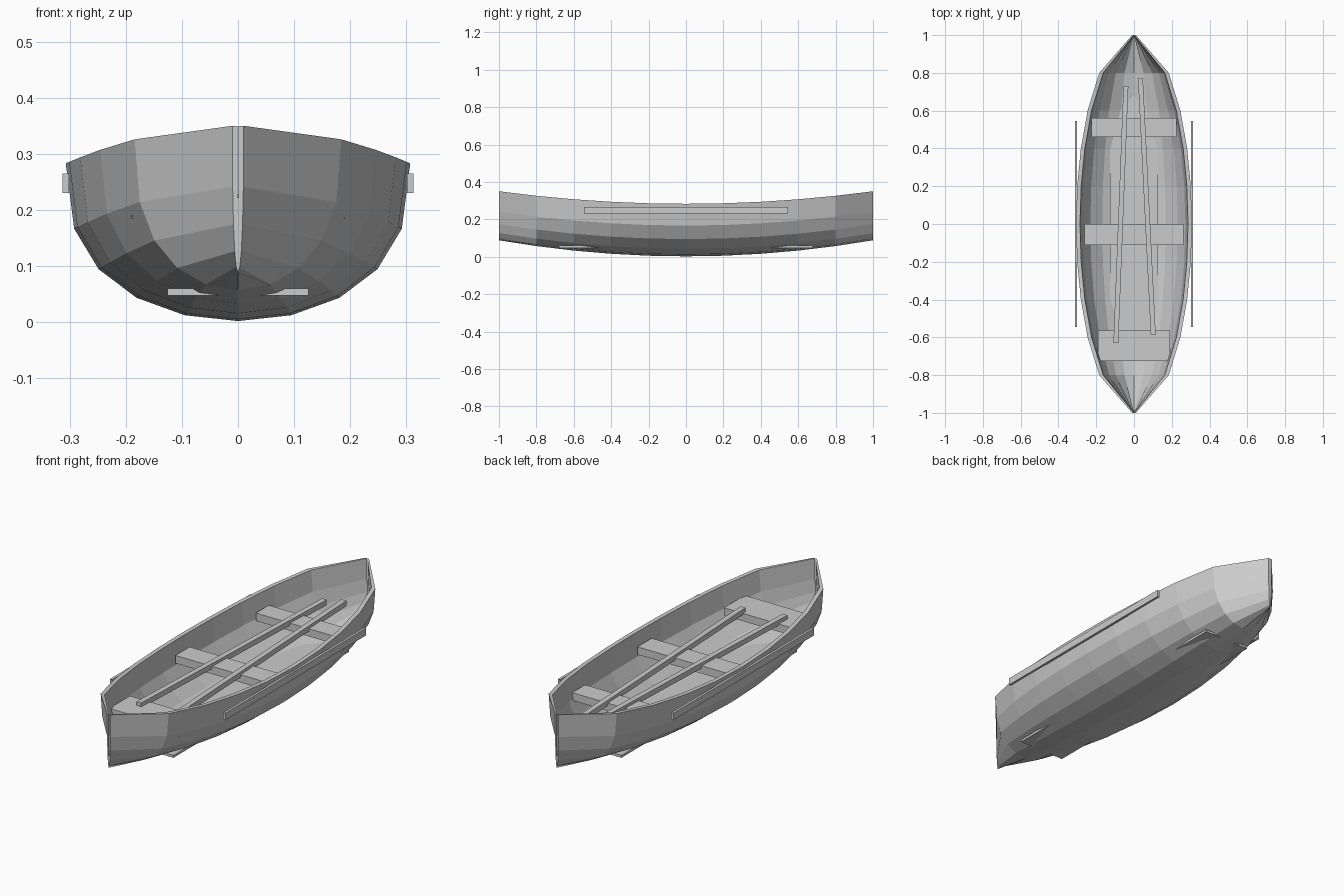
import bpy, bmesh, math
from mathutils import Matrix, Vector

if "Cube" in bpy.data.objects:
    bpy.data.objects.remove(bpy.data.objects["Cube"])

grey = bpy.data.materials.new("weathered grey")
grey.diffuse_color = (0.6, 0.6, 0.6, 1)
grey.use_nodes = True
grey.node_tree.nodes["Principled BSDF"].inputs["Base Color"].default_value = grey.diffuse_color


def finish(name, bm):
    bmesh.ops.recalc_face_normals(bm, faces=bm.faces[:])
    mesh = bpy.data.meshes.new(name)
    bm.to_mesh(mesh)
    bm.free()
    mesh.materials.append(grey)
    obj = bpy.data.objects.new(name, mesh)
    bpy.context.collection.objects.link(obj)
    return obj


def box(name, x0, x1, y0, y1, z0, z1):
    bm = bmesh.new()
    bmesh.ops.create_cube(bm, size=1)
    size = Matrix.Diagonal((x1 - x0, y1 - y0, z1 - z0, 1))
    mid = Matrix.Translation(((x0 + x1) / 2, (y0 + y1) / 2, (z0 + z1) / 2))
    bm.transform(mid @ size)
    return finish(name, bm)


def section(y, inset_x, inset_z):
    """Curved cross-section of the boat at y, from one gunwale to the other."""
    half = max(0.307 * math.sqrt(max(0, 1 - y * y)), 0.01)
    half = max(half - inset_x, 0.0005)
    top = 0.283 + 0.067 * y * y
    depth = top - 0.002 - 0.086 * y * y - inset_z
    pts = []
    for k in range(-5, 6):
        a = math.radians(18 * k)
        drop = max(math.cos(a), 0) ** 0.75 if abs(k) < 5 else 0
        pts.append((half * math.sin(a), y, top - depth * drop))
    return pts


# Hull: outer and inner skins joined by the gunwale rim and the stems
bm = bmesh.new()
stations = [-1 + 0.2 * i for i in range(11)]
outer = [[bm.verts.new(p) for p in section(y, 0, 0)] for y in stations]
inner = [[bm.verts.new(p) for p in section(y, 0.021, 0.017)] for y in stations]
for skin in (outer, inner):
    for a, b in zip(skin, skin[1:]):
        for k in range(10):
            bm.faces.new((a[k], a[k + 1], b[k + 1], b[k]))
for i in range(10):
    for k in (0, 10):
        bm.faces.new((outer[i][k], outer[i + 1][k], inner[i + 1][k], inner[i][k]))
for i in (0, 10):
    for k in range(10):
        bm.faces.new((outer[i][k], outer[i][k + 1], inner[i][k + 1], inner[i][k]))
finish("hull", bm)

# Floor boards and three cross seats
box("floor", -0.126, 0.126, -0.68, 0.68, 0.048, 0.06)
box("front_seat", -0.19, 0.19, -0.725, -0.565, 0.185, 0.223)
box("middle_seat", -0.263, 0.263, -0.11, 0.0, 0.19, 0.228)
box("rear_seat", -0.225, 0.225, 0.46, 0.56, 0.19, 0.228)

# Rub rails along both sides
for side, name in ((-1, "left_rail"), (1, "right_rail")):
    x0, x1 = sorted((side * 0.301, side * 0.313))
    box(name, x0, x1, -0.545, 0.545, 0.23, 0.265)

# Oars resting across the seats
for name, start, end in (("left_oar", (-0.096, -0.63), (-0.043, 0.73)),
                         ("right_oar", (0.102, -0.588), (0.034, 0.772))):
    run = Vector(end) - Vector(start)
    oar = box(name, -0.013, 0.013, -run.length / 2, run.length / 2, -0.013, 0.013)
    mid = (Vector(start) + Vector(end)) / 2
    oar.location = (mid.x, mid.y, 0.229)
    oar.rotation_euler.z = -math.atan2(run.x, run.y)
